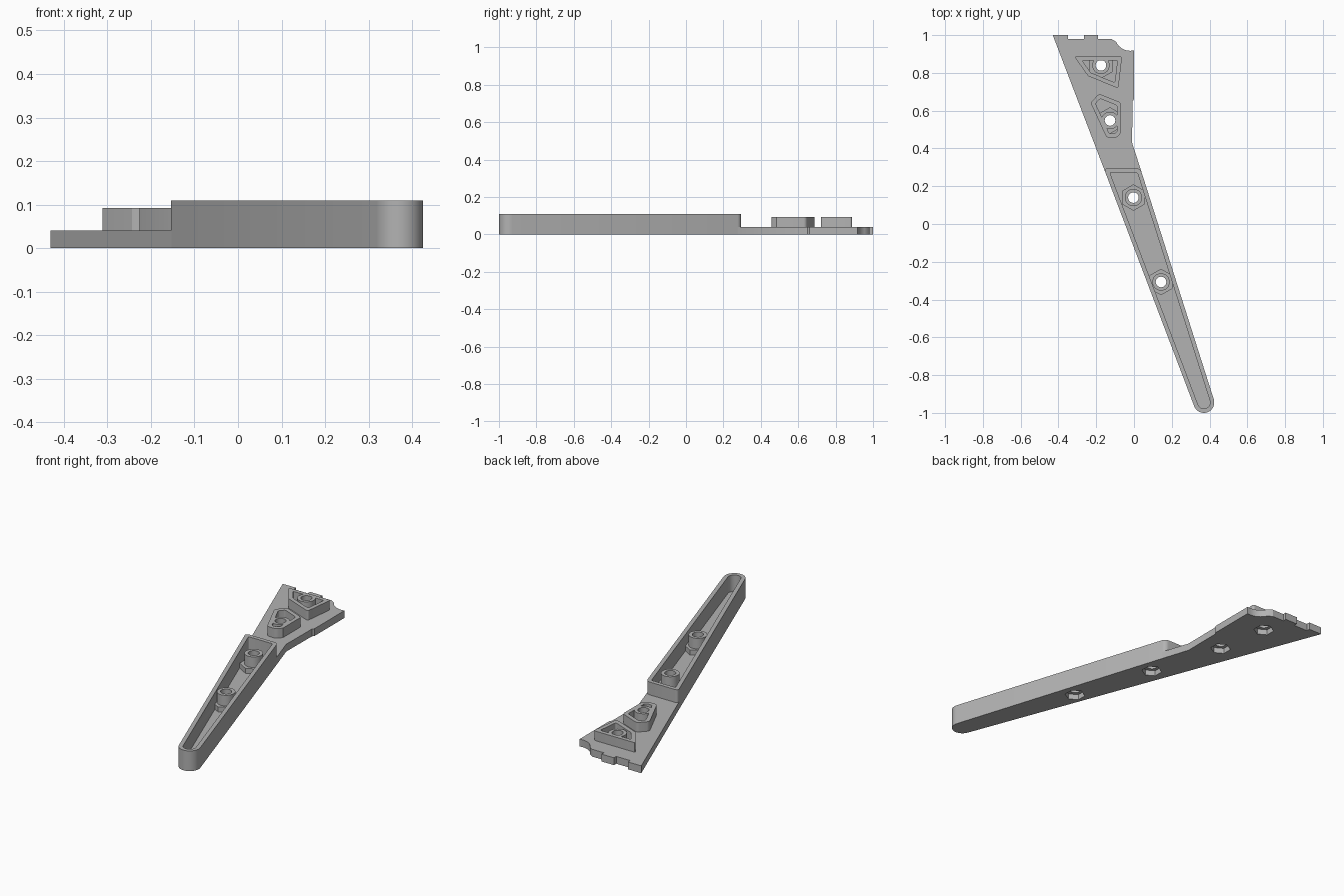
import bpy, bmesh, math
from mathutils import Vector

if "Cube" in bpy.data.objects:
    bpy.data.objects.remove(bpy.data.objects["Cube"])

grey = bpy.data.materials.new("plain grey")
grey.use_nodes = True
colour = (0.45, 0.45, 0.45, 1)
grey.diffuse_color = colour
grey.node_tree.nodes["Principled BSDF"].inputs["Base Color"].default_value = colour


def prism(name, pts, z0, z1, corner=0):
    """Extrude a plan outline, optionally rounding its sharp corners."""
    bm = bmesh.new()
    face = bm.faces.new([bm.verts.new((x, y, z0)) for x, y in pts])
    new = bmesh.ops.extrude_face_region(bm, geom=[face])["geom"]
    top = [v for v in new if isinstance(v, bmesh.types.BMVert)]
    bmesh.ops.translate(bm, verts=top, vec=(0, 0, z1 - z0))
    bmesh.ops.recalc_face_normals(bm, faces=bm.faces)
    if corner:
        sharp = [e for e in bm.edges
                 if abs(e.verts[0].co.z - e.verts[1].co.z) > 1e-4
                 and e.calc_face_angle() > math.radians(50)]
        bmesh.ops.bevel(bm, geom=sharp, offset=corner, segments=5,
                        profile=0.5, affect='EDGES')
    mesh = bpy.data.meshes.new(name)
    bm.to_mesh(mesh)
    bm.free()
    mesh.materials.append(grey)
    ob = bpy.data.objects.new(name, mesh)
    bpy.context.scene.collection.objects.link(ob)
    return ob


def arc(c, r, a0, a1, n):
    steps = [math.radians(a0 + (a1 - a0) * i / n) for i in range(n + 1)]
    return [(c[0] + r * math.cos(a), c[1] + r * math.sin(a)) for a in steps]


def ngon(c, r, n, turn=0):
    return arc(c, r, turn, turn + 360, n)[:-1]


def inset(pts, d):
    """Offset a clockwise outline inward by d."""
    out = []
    for i, p in enumerate(pts):
        p = Vector(p)
        a = (p - Vector(pts[i - 1])).normalized()
        b = (Vector(pts[(i + 1) % len(pts)]) - p).normalized()
        na, nb = Vector((a.y, -a.x)), Vector((b.y, -b.x))
        out.append(tuple(p + (na + nb) * d / (1 + na.dot(nb))))
    return out


def combine(ob, tools, operation='DIFFERENCE'):
    for tool in tools:
        mod = ob.modifiers.new("cut", 'BOOLEAN')
        mod.operation, mod.solver, mod.object = operation, 'EXACT', tool
        with bpy.context.temp_override(object=ob, active_object=ob):
            bpy.ops.object.modifier_apply(modifier=mod.name)


def left(y):
    return -0.43 + (1 - y) * 0.383


def right(y):
    return -0.01 + (0.43 - y) * 0.322


WALL, FLOOR, PLATE, RIM, ARM = 0.022, 0.02, 0.04, 0.092, 0.11
TIP, TIP_R, ARM_END = (0.37, -0.945), 0.055, 0.295

# Head plate with notched end and scooped corner
head_outline = [(-0.43, 1), (-0.35, 1), (-0.35, 0.98), (-0.265, 0.98),
                (-0.265, 1), (-0.19, 1), (-0.19, 0.98), (-0.12, 0.98)]
head_outline += arc((-0.02, 1.0), 0.083, 205, 270, 8)
head_outline += [(0, 0.918), (0, 0.66), (-0.008, 0.65), (-0.01, 0.43),
                 (right(0.275), 0.275), (left(0.275), 0.275)]
head_plate = prism("head_plate", head_outline, 0, PLATE)

# Arm tray with rounded tip
tip = arc(TIP, TIP_R, 17.8, -159, 16)
tray_outline = [(left(ARM_END), ARM_END), (right(ARM_END), ARM_END)] + tip
arm_tray = prism("arm_tray", tray_outline, 0, ARM, 0.02)
tray_pocket = prism("tray_pocket", inset(tray_outline, WALL), FLOOR, 0.2, 0.01)

# Raised rims on the head plate
upper = [(-0.317, 0.888), (-0.063, 0.888), (-0.083, 0.718), (-0.243, 0.783)]
lower = [(-0.23, 0.642), (-0.185, 0.69), (-0.068, 0.642),
         (-0.068, 0.485), (-0.09, 0.457), (-0.145, 0.457)]
rims, pockets = [], []
for name, pts in (("upper_rim", upper), ("lower_rim", lower)):
    rims.append(prism(name, pts, PLATE - 0.005, RIM, 0.013))
    pockets.append(prism(name + "_pocket", inset(pts, WALL), FLOOR, 0.2, 0.008))
    combine(rims[-1], [pockets[-1]])

# Screw bosses: hexagonal nut seat, round post, through hole, nut recess
bosses, cutters = [], []
spots = [("upper_head_boss", (-0.175, 0.84), RIM, upper),
         ("lower_head_boss", (-0.127, 0.548), RIM, lower),
         ("rear_arm_boss", (-0.003, 0.14), 0.105, None),
         ("front_arm_boss", (0.143, -0.307), 0.105, None)]
for name, c, height, bound in spots:
    boss = prism(name, ngon(c, 0.07, 6, 30), 0.01, 0.047)
    if bound:
        limit = prism("limit", inset(bound, 0.004), 0, 0.2)
        combine(boss, [limit], 'INTERSECT')
        bpy.data.objects.remove(limit)
    post = prism("post", ngon(c, 0.046, 32), 0.03, height)
    combine(boss, [post], 'UNION')
    hole = prism("hole", ngon(c, 0.028, 32), -0.1, 0.2)
    recess = prism("recess", ngon(c, 0.052, 6, 30), -0.1, 0.03)
    combine(boss, [hole, recess])
    bpy.data.objects.remove(post)
    bosses.append(boss)
    cutters += [hole, recess]

combine(head_plate, pockets + cutters[:4])
combine(arm_tray, [tray_pocket] + cutters[4:])
for ob in pockets + cutters + [tray_pocket]:
    bpy.data.objects.remove(ob)

# Smooth the rounded walls while keeping edges crisp
bpy.ops.object.select_all(action='DESELECT')
for ob in [head_plate, arm_tray] + rims + bosses:
    ob.select_set(True)
    bpy.context.view_layer.objects.active = ob
bpy.ops.object.shade_smooth_by_angle(angle=math.radians(30))
